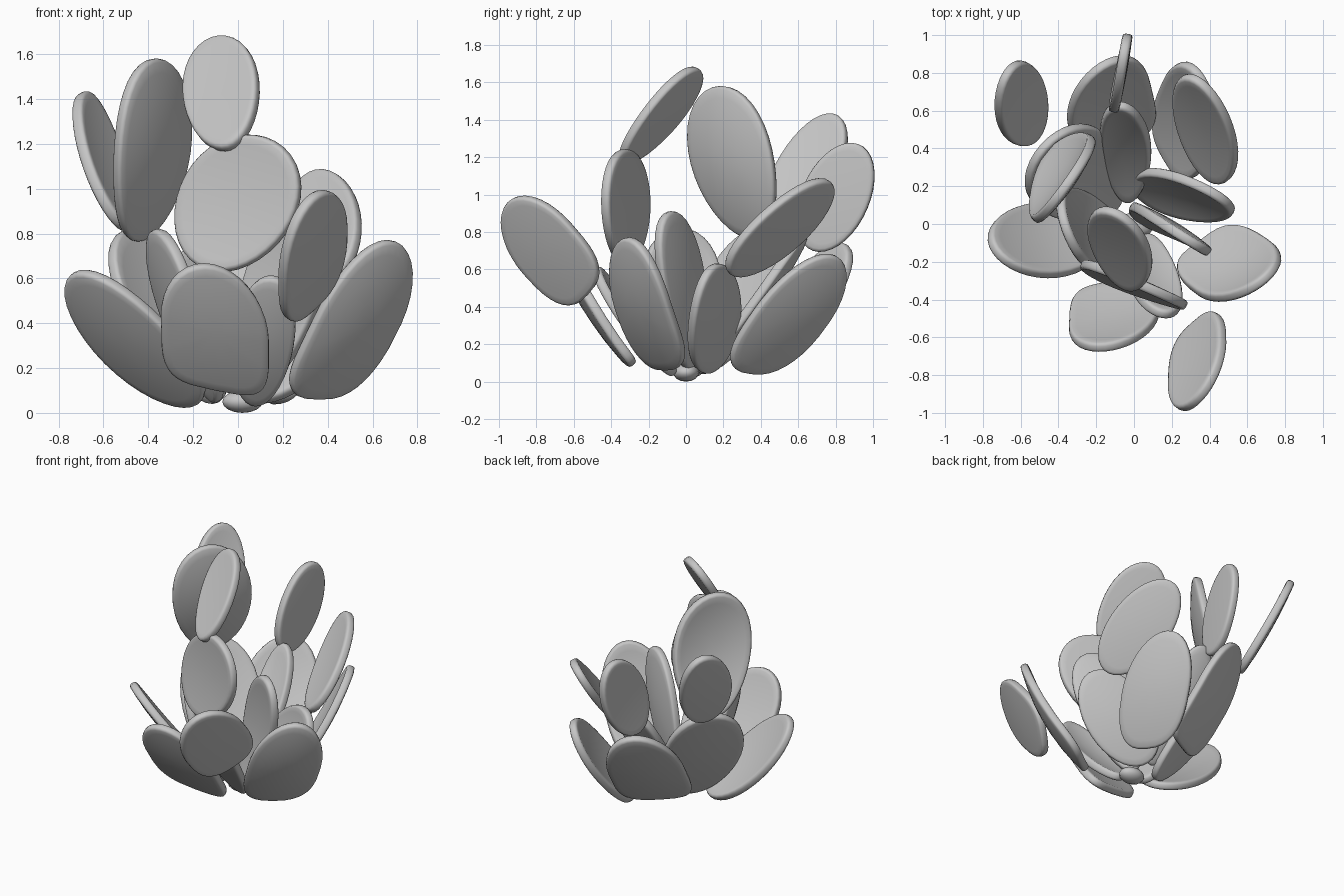
import bpy, bmesh, math
from mathutils import Vector

if "Cube" in bpy.data.objects:
    bpy.data.objects.remove(bpy.data.objects["Cube"], do_unlink=True)

GREY = (0.56, 0.56, 0.56, 1)
grey = bpy.data.materials.new("pad_grey")
grey.use_nodes = True
grey.diffuse_color = GREY
grey.node_tree.nodes["Principled BSDF"].inputs["Base Color"].default_value = GREY

SEGMENTS = 36
RINGS = (0.3, 0.6, 0.85, 1.0)


def outline(angle, blunt):
    """Pad outline: half width and length fraction; blunt squares the foot, negative tapers it."""
    w, c = math.sin(angle), math.cos(angle)
    if c > 0:
        power = 1 - 0.6 * max(blunt, 0)
        w = math.copysign(abs(w) ** power, w)
        c = c ** power
    u = 0.5 - 0.5 * c
    if blunt < 0:
        w *= 1 + blunt * (0.6 - u)
    return w, u


def finish(ob):
    ob.data.materials.append(grey)
    bpy.ops.object.select_all(action='DESELECT')
    ob.select_set(True)
    bpy.context.view_layer.objects.active = ob
    bpy.ops.object.shade_smooth_by_angle(angle=math.radians(50))


def pad(name, foot, tip, side, blunt=0.0, bow=0.04):
    """A flat bowed cactus pad from foot to tip, side is its half width vector."""
    foot, side = Vector(foot), Vector(side)
    along = Vector(tip) - foot
    normal = along.cross(side).normalized()
    if normal.z > 0:
        normal.negate()
    bm = bmesh.new()

    def place(w, u):
        lift = bow * (1 - (2 * u - 1) ** 2 - 0.5 * w * w)
        return bm.verts.new(foot + along * u + side * w + normal * lift)

    centre = place(0, 0.5)
    rings = []
    for r in RINGS:
        ring = []
        for i in range(SEGMENTS):
            w, u = outline(math.tau * i / SEGMENTS, blunt)
            ring.append(place(w * r, 0.5 + (u - 0.5) * r))
        rings.append(ring)
    for i in range(SEGMENTS):
        j = (i + 1) % SEGMENTS
        bm.faces.new((centre, rings[0][i], rings[0][j]))
        for a, b in zip(rings, rings[1:]):
            bm.faces.new((a[i], b[i], b[j], a[j]))
    bmesh.ops.recalc_face_normals(bm, faces=bm.faces)
    me = bpy.data.meshes.new(name)
    bm.to_mesh(me)
    bm.free()
    ob = bpy.data.objects.new(name, me)
    bpy.context.collection.objects.link(ob)
    solid = ob.modifiers.new("thickness", 'SOLIDIFY')
    solid.thickness = 0.053
    solid.offset = 0
    bevel = ob.modifiers.new("soft_rim", 'BEVEL')
    bevel.width = 0.016
    bevel.segments = 2
    bevel.limit_method = 'ANGLE'
    bevel.angle_limit = math.radians(50)
    finish(ob)


# Lower ring of pads around the crown
pad("front_pad", (-0.10, -0.31, 0.11), (-0.11, -0.65, 0.66), (0.24, 0.05, -0.05), 0.9, 0.03)
pad("front_inner_pad", (0.08, -0.06, 0.04), (0.15, -0.48, 0.61), (0.14, -0.03, -0.01), -0.2)
pad("left_front_pad", (0.35, -0.10, 0.07), (0.67, -0.31, 0.77), (0.19, 0.14, 0.0), 0.6, 0.06)
pad("left_pad", (0.11, 0.09, 0.05), (0.39, 0.18, 0.63), (-0.23, 0.12, -0.02), 0.0)
pad("left_back_pad", (0.17, 0.34, 0.05), (0.36, 0.77, 0.68), (-0.12, 0.20, -0.02), 0.4)
pad("back_pad", (-0.07, 0.40, 0.12), (-0.17, 0.84, 0.74), (0.21, 0.13, -0.02), 0.9)
pad("right_back_pad", (-0.10, 0.08, 0.05), (-0.48, 0.41, 0.82), (0.18, 0.20, 0.0), -0.3)
pad("right_pad", (-0.17, 0.0, 0.05), (-0.74, -0.14, 0.62), (0.12, -0.18, 0.09), 0.0)

# Upright pads in the middle
pad("middle_right_pad", (-0.09, 0.0, 0.05), (-0.36, -0.03, 0.82), (0.08, -0.22, 0.0), -0.4)
pad("middle_left_pad", (0.04, 0.02, 0.06), (0.29, -0.09, 0.91), (0.18, -0.11, -0.02), -0.4)
pad("middle_back_pad", (-0.04, 0.12, 0.10), (-0.06, 0.63, 0.79), (0.135, -0.03, 0.0), -0.2)

# Upper pads growing from the lower rims
pad("upper_front_pad", (-0.14, -0.30, 0.64), (0.12, -0.36, 1.23), (0.25, -0.11, -0.08), -0.1, 0.02)
pad("upper_left_front_pad", (0.33, -0.52, 0.47), (0.32, -0.95, 0.96), (0.14, 0.12, 0.13), 0.5, 0.02)
pad("upper_left_back_pad", (0.41, 0.23, 0.58), (0.33, 0.77, 1.07), (-0.16, 0.09, -0.08), 0.0, 0.02)
pad("upper_back_pad", (-0.10, 0.68, 0.70), (-0.05, 0.92, 1.27), (0.03, 0.17, -0.06), 0.0, 0.01)
pad("upper_right_back_pad", (-0.50, 0.48, 0.82), (-0.68, 0.79, 1.43), (0.09, 0.16, -0.03), 0.0, 0.02)
pad("upper_right_pad", (-0.46, 0.36, 0.77), (-0.37, 0.19, 1.58), (0.16, 0.22, 0.0), -0.2, 0.07)
pad("top_pad", (-0.04, -0.34, 1.18), (-0.11, 0.07, 1.67), (0.165, -0.06, 0.06), -0.2, 0.01)

# Short crown joining the feet
bpy.ops.mesh.primitive_uv_sphere_add(segments=16, ring_count=8, radius=1, location=(0.02, 0, 0.05))
crown = bpy.context.object
crown.name = "crown"
crown.scale = (0.09, 0.07, 0.05)
finish(crown)
